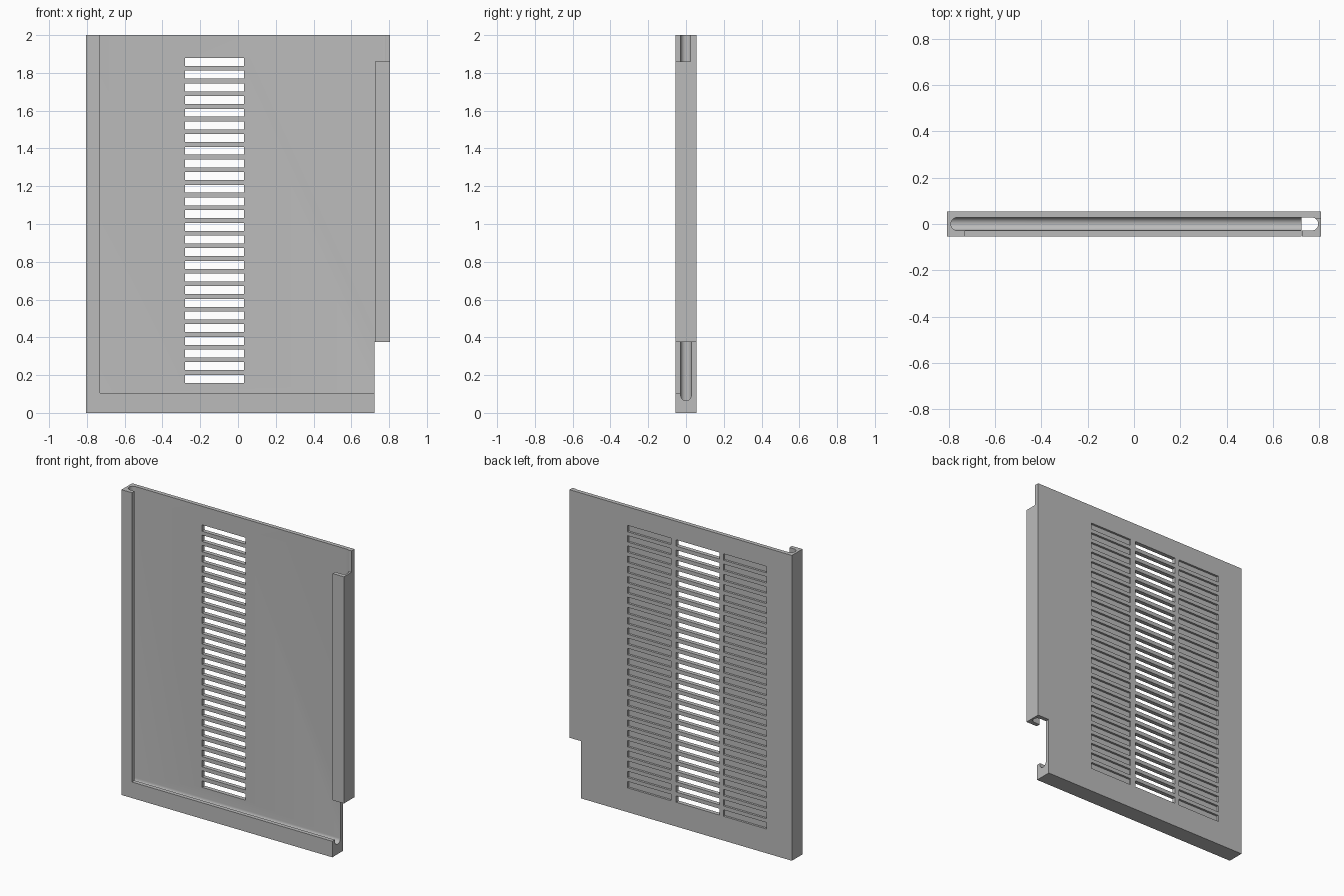
import bpy, bmesh
from mathutils import Vector

cube = bpy.data.objects.get("Cube")
if cube:
    bpy.data.objects.remove(cube, do_unlink=True)

grey = bpy.data.materials.new("plain_grey")
grey.use_nodes = True
colour = (0.5, 0.5, 0.5, 1)
grey.diffuse_color = colour
grey.node_tree.nodes["Principled BSDF"].inputs["Base Color"].default_value = colour


def add_box(bm, low, high):
    """Add an axis-aligned box between two corners."""
    low, high = Vector(low), Vector(high)
    verts = bmesh.ops.create_cube(bm, size=1)["verts"]
    for v in verts:
        v.co = (low + high) / 2 + v.co * (high - low)


def finish(name, bm):
    mesh = bpy.data.meshes.new(name)
    bm.to_mesh(mesh)
    bm.free()
    obj = bpy.data.objects.new(name, mesh)
    bpy.context.collection.objects.link(obj)
    mesh.materials.append(grey)
    return obj


def boxes(name, *corners):
    bm = bmesh.new()
    for low, high in corners:
        add_box(bm, low, high)
    return finish(name, bm)


def cut(target, cutter):
    """Subtract the cutter, then discard it."""
    cutter.hide_render = True
    mod = target.modifiers.new("cut", "BOOLEAN")
    mod.operation = "DIFFERENCE"
    mod.solver = "EXACT"
    mod.object = cutter
    bpy.context.view_layer.objects.active = target
    bpy.ops.object.modifier_apply(modifier=mod.name)
    bpy.data.objects.remove(cutter, do_unlink=True)


# Solid slab that becomes the vented sliding cover
HALF = 0.055
panel = boxes("vented_panel", ((-0.806, -HALF, 0), (0.806, HALF, 2)))

# Rounded channel, open at the top
bm = bmesh.new()
add_box(bm, (-0.79, -0.028, 0.065), (0.795, 0.028, 2.2))
rounded = []
for e in bm.edges:
    a, b = e.verts
    along_y = abs(a.co.y - b.co.y) > 0.01
    at_top = min(a.co.z, b.co.z) > 2
    if not along_y and not at_top:
        rounded.append(e)
bmesh.ops.bevel(bm, geom=rounded, offset=0.0275, segments=8,
                profile=0.5, affect="EDGES")
cut(panel, finish("channel_cutter", bm))

# Front opening that leaves the lips around the edge
cut(panel, boxes("opening_cutter", ((-0.73, -0.1, 0.105), (0.724, 0, 2.2))))

# Lower corner notch and upper lip relief on the left side
cut(panel, boxes("corner_cutter", ((0.722, -0.2, -0.1), (1, 0.2, 0.375))))
cut(panel, boxes("lip_cutter", ((0.7, -0.2, 1.86), (1, 0.023, 2.2))))

# Three columns of vents: the middle one is open, the outer two are recesses
vents = []
for left, depth_y in ((-0.622, 0.041), (-0.28, 0), (0.072, 0.041)):
    for row in range(26):
        z = 0.18 + row * 0.0671
        vents.append(((left, depth_y, z - 0.021), (left + 0.313, 0.1, z + 0.021)))
cut(panel, boxes("vent_cutter", *vents))

# Smooth the channel curves and keep the edges sharp
for o in bpy.context.selected_objects:
    o.select_set(False)
panel.select_set(True)
bpy.context.view_layer.objects.active = panel
bpy.ops.object.shade_smooth_by_angle()
